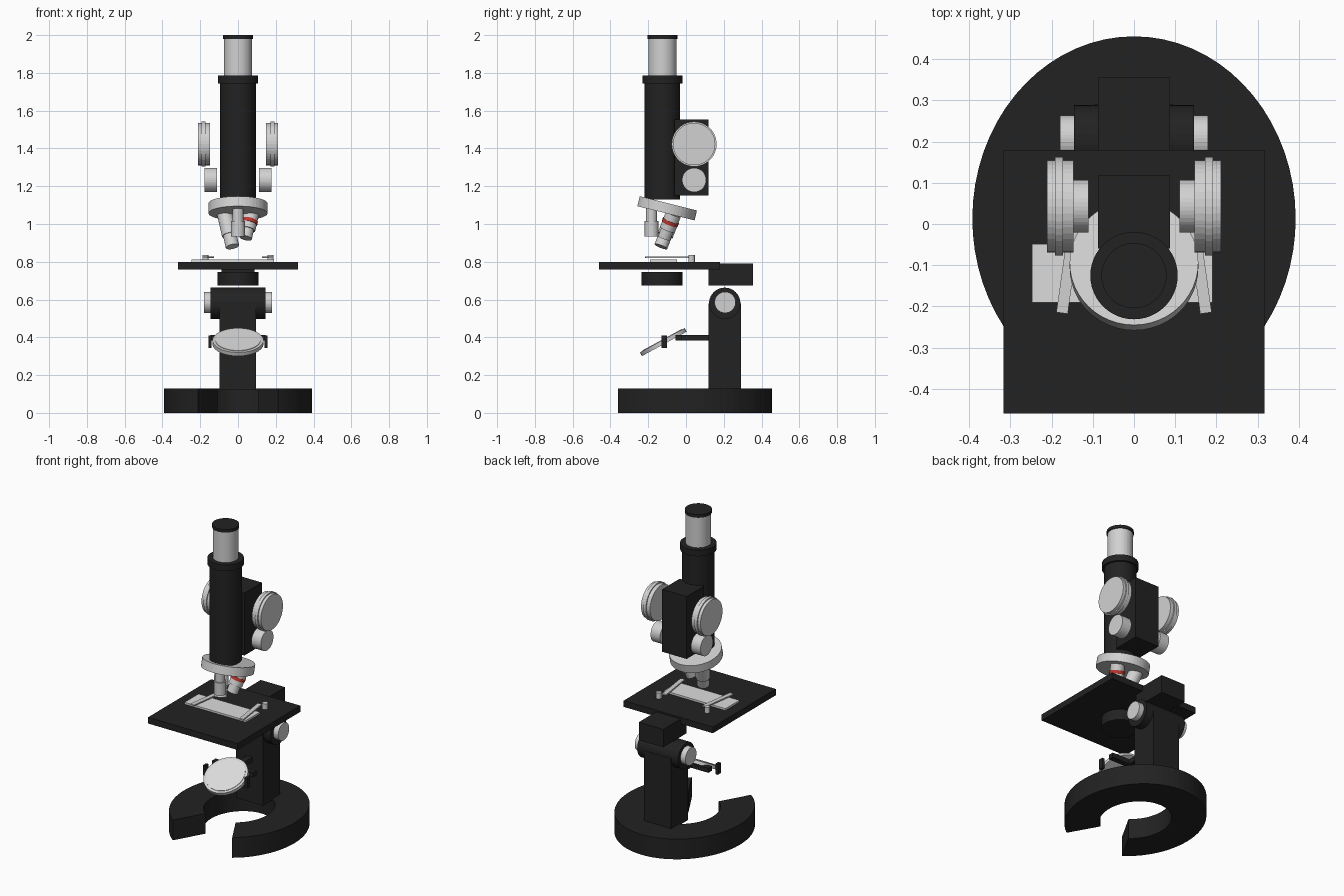
import bpy, bmesh
from math import sin, cos, pi, radians
from mathutils import Vector, Matrix

cube = bpy.data.objects.get("Cube")
if cube:
    bpy.data.objects.remove(cube, do_unlink=True)


def material(name, rgb):
    m = bpy.data.materials.new(name)
    m.use_nodes = True
    m.diffuse_color = (*rgb, 1)
    bsdf = next(n for n in m.node_tree.nodes if n.type == 'BSDF_PRINCIPLED')
    bsdf.inputs["Base Color"].default_value = (*rgb, 1)
    return m


BLACK = material("black enamel", (0.016, 0.016, 0.016))
SILVER = material("silver metal", (0.64, 0.64, 0.64))
GLASS = material("pale glass", (0.72, 0.72, 0.72))
RED = material("red band", (0.5, 0.04, 0.03))
X, Y, Z = Vector((1, 0, 0)), Vector((0, 1, 0)), Vector((0, 0, 1))


def finish(name, bm, mat):
    bmesh.ops.recalc_face_normals(bm, faces=bm.faces)
    me = bpy.data.meshes.new(name)
    bm.to_mesh(me)
    bm.free()
    me.materials.append(mat)
    ob = bpy.data.objects.new(name, me)
    bpy.context.collection.objects.link(ob)
    return ob


def rod(name, start, end, r, mat, segments=40):
    """Cylinder between two points."""
    a, b = Vector(start), Vector(end)
    d = b - a
    rot = Z.rotation_difference(d).to_matrix().to_4x4()
    bm = bmesh.new()
    bmesh.ops.create_cone(bm, cap_ends=True, segments=segments, radius1=r, radius2=r,
                          depth=d.length, matrix=Matrix.Translation((a + b) / 2) @ rot)
    return finish(name, bm, mat)


def box(name, lo, hi, mat, turn=0):
    """Box between two corners, optionally turned about its vertical axis."""
    a, b = Vector(lo), Vector(hi)
    bm = bmesh.new()
    m = Matrix.Translation((a + b) / 2) @ Matrix.Rotation(turn, 4, 'Z') @ Matrix.Diagonal((*(b - a), 1))
    bmesh.ops.create_cube(bm, size=1, matrix=m)
    return finish(name, bm, mat)


# Horseshoe base, open at the front
def horseshoe(name, rx, ry, cy, inner, gap, height, n=56):
    bm = bmesh.new()
    angles = [-pi / 2 + gap + (2 * pi - 2 * gap) * i / n for i in range(n + 1)]
    ring = [(k * rx * cos(t), cy + k * ry * sin(t)) for k, ts in
            ((1, angles), (inner, angles[::-1])) for t in ts]
    low = [bm.verts.new((x, y, 0)) for x, y in ring]
    quads = [bm.faces.new((low[i], low[i + 1], low[-2 - i], low[-1 - i])) for i in range(n)]
    ext = bmesh.ops.extrude_face_region(bm, geom=quads)
    bmesh.ops.translate(bm, vec=(0, 0, height),
                        verts=[v for v in ext["geom"] if isinstance(v, bmesh.types.BMVert)])
    return finish(name, bm, BLACK)


horseshoe("base", 0.392, 0.442, 0.013, 0.51, radians(32.5), 0.13)

# Pillar, hinge and stage
box("pillar", (-0.097, 0.12, 0.12), (0.095, 0.29, 0.58), BLACK)
rod("hinge_barrel", (-0.145, 0.205, 0.58), (0.145, 0.205, 0.58), 0.083, BLACK)
box("stage_bracket", (-0.087, 0.12, 0.675), (0.087, 0.355, 0.79), BLACK)
box("stage", (-0.317, -0.46, 0.76), (0.317, 0.18, 0.80), BLACK)
rod("condenser", (0, -0.127, 0.675), (0, -0.127, 0.745), 0.108, BLACK)
box("glass_slide", (-0.247, -0.19, 0.80), (0.19, -0.048, 0.812), GLASS)

# Mirror in its fork
mirror_mid = Vector((0, -0.12, 0.375))
mirror_up = Vector((0, -0.48, 0.88)).normalized()
rod("mirror_rim", mirror_mid - mirror_up * 0.011, mirror_mid + mirror_up * 0.011, 0.135, SILVER, 48)
rod("mirror_glass", mirror_mid + mirror_up * 0.008, mirror_mid + mirror_up * 0.014, 0.119, GLASS, 48)
box("mirror_crossbar", (-0.145, -0.055, 0.383), (0.145, -0.02, 0.413), BLACK)
box("mirror_arm", (-0.02, -0.03, 0.383), (0.02, 0.13, 0.413), BLACK)

# Body tube and eyepiece
TUBE_Y = -0.125


def tube(name, z0, z1, r, mat):
    return rod(name, (0, TUBE_Y, z0), (0, TUBE_Y, z1), r, mat, 48)


tube("body_tube", 1.13, 1.75, 0.094, BLACK)
tube("tube_collar", 1.745, 1.785, 0.106, BLACK)
tube("eyepiece_sleeve", 1.78, 1.982, 0.074, SILVER)
tube("eyepiece_cap", 1.98, 2.0, 0.079, BLACK)
box("focus_housing", (-0.087, -0.06, 1.152), (0.087, 0.118, 1.553), BLACK)

# Paired parts on both sides
for side, s in (("left", 1), ("right", -1)):
    def knob(part, x0, x1, y, z, r):
        rod(f"{side}_{part}", (s * x0, y, z), (s * x1, y, z), r, SILVER)

    knob("hinge_knob", 0.14, 0.18, 0.207, 0.585, 0.056)
    knob("coarse_focus_knob", 0.147, 0.211, 0.043, 1.423, 0.112)
    knob("coarse_focus_ridge", 0.172, 0.192, 0.043, 1.423, 0.119)
    knob("fine_focus_knob", 0.11, 0.177, 0.043, 1.233, 0.064)
    box(f"{side}_mirror_post", (s * 0.148 - 0.009, -0.13, 0.343), (s * 0.148 + 0.009, -0.10, 0.41), BLACK)
    rod(f"{side}_clip_post", (s * 0.172, 0.03, 0.79), (s * 0.172, 0.03, 0.837), 0.017, SILVER, 20)
    box(f"{side}_stage_clip", (s * 0.158 - 0.014, -0.217, 0.82), (s * 0.158 + 0.014, 0.02, 0.828),
        SILVER, s * radians(8))

# Tilted nosepiece disc
nose_mid = Vector((0, -0.10, 1.083))
tilt = Matrix.Rotation(radians(-14), 3, 'X')
nose_axis = tilt @ Z
rod("nosepiece", nose_mid - nose_axis * 0.027, nose_mid + nose_axis * 0.027, 0.156, SILVER, 48)

# Three objectives leaning in towards the nosepiece axis
lenses = (("front", 0, 0.15, 0.029, 0.036, False),
          ("left", 120, 0.14, 0.042, 0.034, True),
          ("right", 240, 0.19, 0.042, 0.036, False))
for label, turn, length, r_top, r_tip, banded in lenses:
    a = radians(turn)
    out = tilt @ Vector((sin(a), -cos(a), 0))
    down = -(nose_axis * cos(radians(14)) + out * sin(radians(14)))
    top = nose_mid + out * 0.08 - nose_axis * 0.02
    mid = top + down * length * (0.45 if label == "front" else 0.65)
    rod(f"{label}_objective_barrel", top, mid, r_top, SILVER, 32)
    rod(f"{label}_objective_tip", mid, top + down * length, r_tip, SILVER, 32)
    if banded:
        rod(f"{label}_objective_band", top + down * 0.038, top + down * 0.058, r_top + 0.003, RED, 32)
